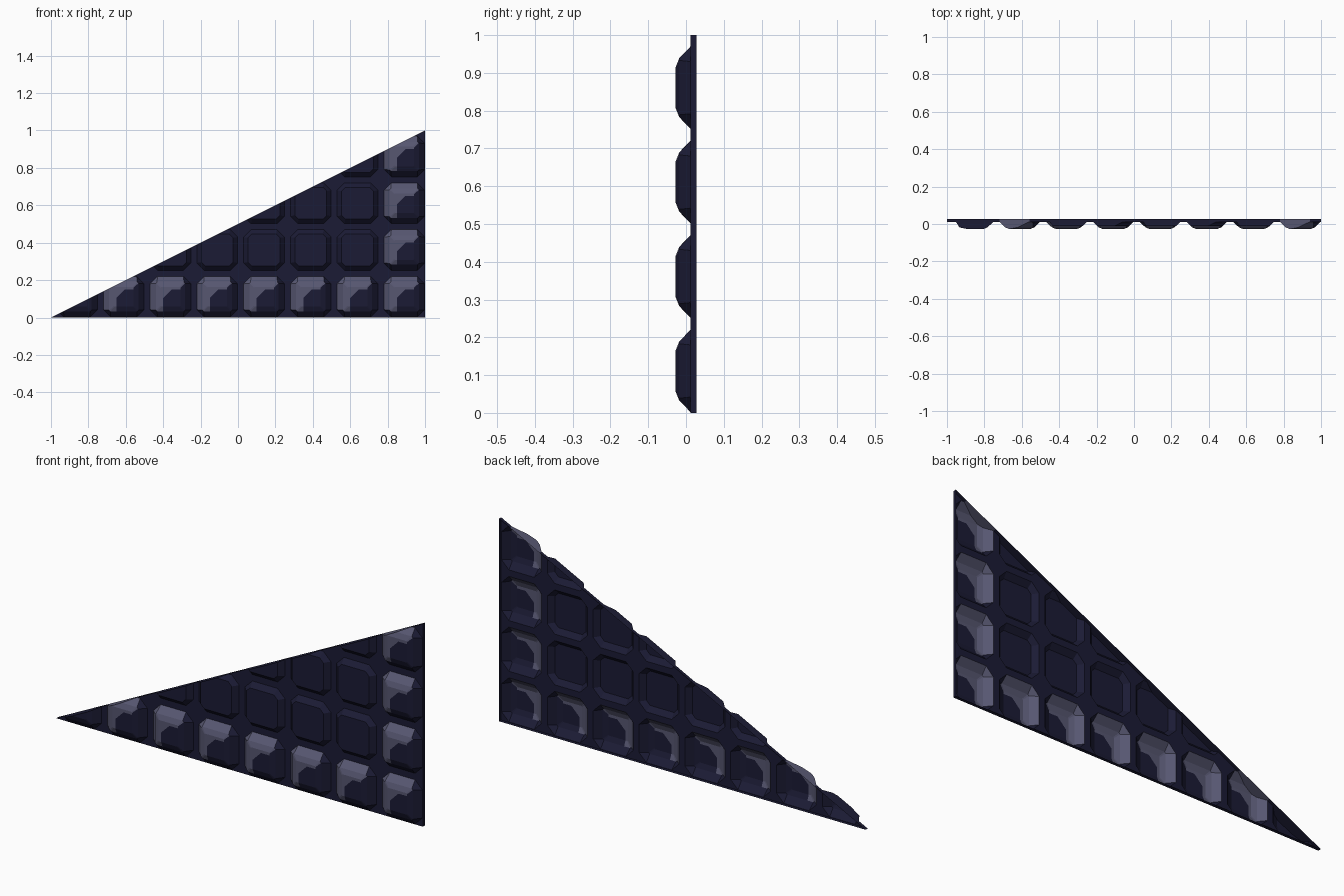
import bpy, bmesh
from mathutils import Vector

if "Cube" in bpy.data.objects:
    bpy.data.objects.remove(bpy.data.objects["Cube"])

PITCH = 0.25
SHEET_Y, BACK_Y = 0.012, 0.028


def material(name, rgb):
    m = bpy.data.materials.new(name)
    m.diffuse_color = (*rgb, 1.0)
    m.use_nodes = True
    m.node_tree.nodes["Principled BSDF"].inputs["Base Color"].default_value = m.diffuse_color
    return m


def octagon(bm, x0, x1, z0, z1, c, y):
    pts = [(x0 + c, z0), (x1 - c, z0), (x1, z0 + c), (x1, z1 - c),
           (x1 - c, z1), (x0 + c, z1), (x0, z1 - c), (x0, z0 + c)]
    return [bm.verts.new((x, y, z)) for x, z in pts]


def cut(bm, co, no, **kw):
    geom = bm.verts[:] + bm.edges[:] + bm.faces[:]
    return bmesh.ops.bisect_plane(bm, geom=geom, dist=1e-6,
                                  plane_co=co, plane_no=no, **kw)


# (inset, corner chamfer, y) rings of a pillow
TALL = ((0, 0.04, SHEET_Y), (0.031, 0.006, -0.018), (0.056, 0.004, -0.028))
SHALLOW = ((0, 0.04, SHEET_Y), (0.024, 0.02, -0.012))


def pillow_cell(light, profile):
    """One square cell: flat joint around a raised, bevelled pillow."""
    bm = bmesh.new()
    x0, x1, z0, z1 = 0.03, 0.248, 0.002, 0.22
    rings = [octagon(bm, 0, PITCH, 0, PITCH, 0, SHEET_Y)]
    for inset, chamfer, y in profile:
        rings.append(octagon(bm, x0 + inset, x1 - inset,
                             z0 + inset, z1 - inset, chamfer, y))
    for a, b in zip(rings, rings[1:]):
        for i in range(8):
            j = (i + 1) % 8
            bm.faces.new((a[i], a[j], b[j], b[i]))
    bm.faces.new(rings[-1])
    bmesh.ops.remove_doubles(bm, verts=bm.verts[:], dist=1e-5)
    if light:
        # worn pale L along the left and top of the pillow
        u0, v0, fillet = 0.10, 0.15, 0.045
        cut(bm, (u0, 0, 0), (1, 0, 0))
        cut(bm, (0, 0, v0), (0, 0, 1))
        cut(bm, (u0 + fillet, 0, v0), (1, 0, -1))
        bm.normal_update()
        for f in bm.faces:
            c, n = f.calc_center_median(), f.normal
            in_l = c.x < u0 or c.z > v0 or (c.x - u0) + (v0 - c.z) < fillet
            if in_l and c.y < SHEET_Y - 1e-4 and n.x < 0.2 and n.z > -0.5:
                f.material_index = 1
    me = bpy.data.meshes.new("cell")
    bm.to_mesh(me)
    bm.free()
    return me


# quilted sheet: tall pillows on the bottom and right borders, shallow inside
border_pale = pillow_cell(True, TALL)
border_dark = pillow_cell(False, TALL)
inner = pillow_cell(False, SHALLOW)
bm = bmesh.new()
for col in range(8):
    for row in range(4):
        if col == 7 or (row == 0 and col > 0):
            cell = border_pale
        else:
            cell = border_dark if row == 0 else inner
        n = len(bm.verts)
        bm.from_mesh(cell)
        bm.verts.ensure_lookup_table()
        bmesh.ops.translate(bm, verts=bm.verts[n:],
                            vec=(-1 + col * PITCH, 0, row * PITCH))
for me in (border_pale, border_dark, inner):
    bpy.data.meshes.remove(me)
bmesh.ops.remove_doubles(bm, verts=bm.verts[:], dist=1e-5)

# slice along the sloping edge
slope = Vector((-1, 0, 2)).normalized()
tip = Vector((-1, 0, 0))
cut(bm, tip, slope, clear_outer=True)

# rim walls back from the three outer edges (the back stays open)
tests = (lambda p: abs(p.z) < 1e-4,
         lambda p: abs(p.x - 1) < 1e-4,
         lambda p: abs((p - tip).dot(slope)) < 1e-4)
for e in [e for e in bm.edges if e.is_boundary]:
    if any(all(t(v.co) for v in e.verts) for t in tests):
        loop = e.link_loops[0]
        a, b = loop.vert, loop.link_loop_next.vert
        c, d = (bm.verts.new((v.co.x, BACK_Y, v.co.z)) for v in (b, a))
        wall = bm.faces.new((b, a, d, c))
        wall.material_index = loop.face.material_index
bmesh.ops.remove_doubles(bm, verts=bm.verts[:], dist=1e-5)

mesh = bpy.data.meshes.new("quilted_wedge_panel")
bm.to_mesh(mesh)
bm.free()
mesh.materials.append(material("dark_navy", (0.011, 0.011, 0.035)))
mesh.materials.append(material("worn_grey", (0.095, 0.095, 0.165)))
panel = bpy.data.objects.new("quilted_wedge_panel", mesh)
bpy.context.collection.objects.link(panel)
